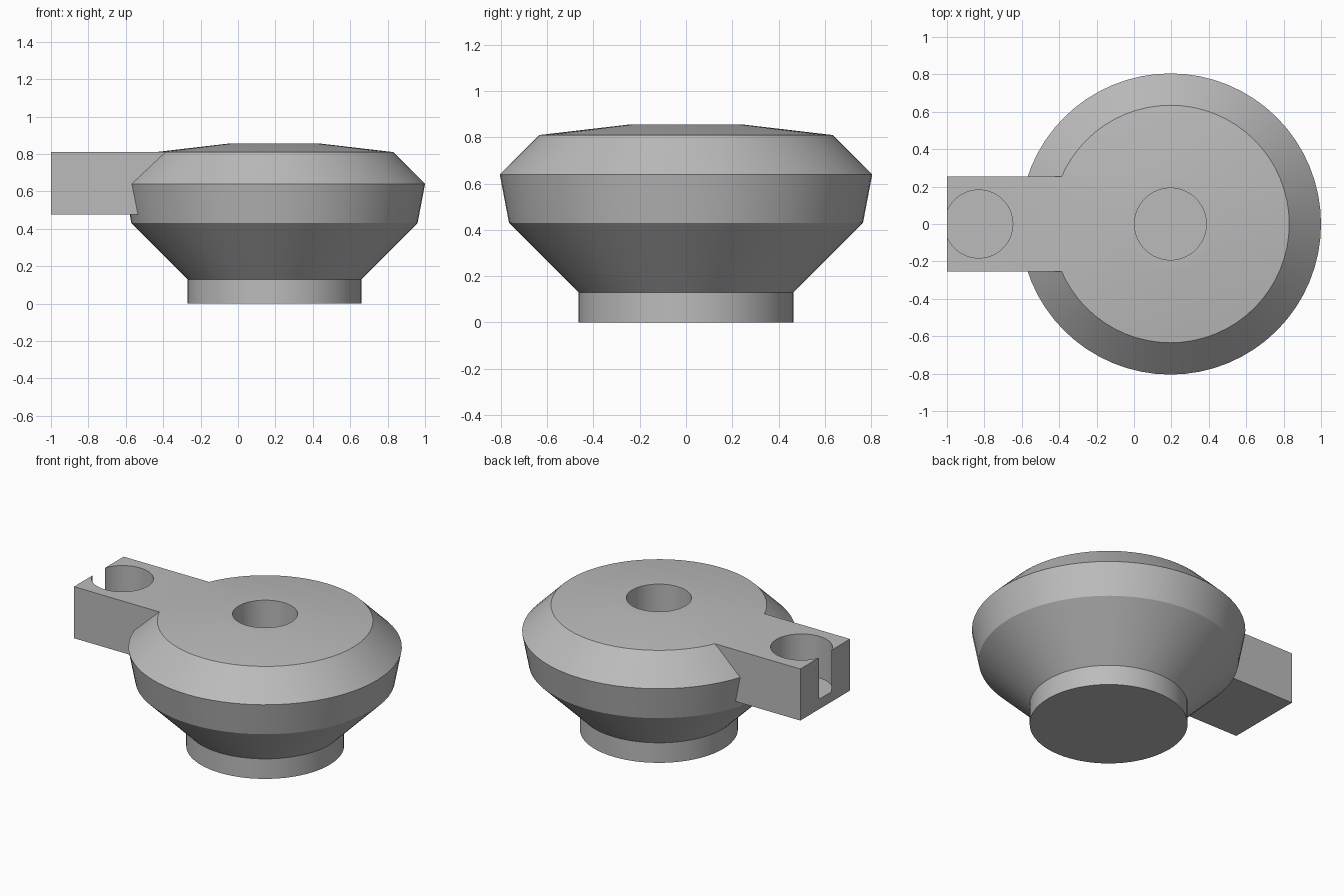
import bpy, bmesh, math
from mathutils import Matrix, Vector

if "Cube" in bpy.data.objects:
    bpy.data.objects.remove(bpy.data.objects["Cube"], do_unlink=True)

SIDES = 64
BODY_X = 0.195

grey = bpy.data.materials.new("plain grey")
grey.use_nodes = True
colour = (0.5, 0.5, 0.5, 1)
grey.diffuse_color = colour
grey.node_tree.nodes["Principled BSDF"].inputs["Base Color"].default_value = colour


def make_object(name, bm):
    bmesh.ops.recalc_face_normals(bm, faces=bm.faces)
    mesh = bpy.data.meshes.new(name)
    bm.to_mesh(mesh)
    bm.free()
    mesh.materials.append(grey)
    obj = bpy.data.objects.new(name, mesh)
    bpy.context.collection.objects.link(obj)
    return obj


def lathe(name, profile, x):
    """Closed solid turned from (radius, height) points, capped at both ends."""
    bm = bmesh.new()
    rings = []
    for r, z in profile:
        rings.append([bm.verts.new((x + r * math.cos(a), r * math.sin(a), z))
                      for a in (math.tau * i / SIDES for i in range(SIDES))])
    for low, high in zip(rings, rings[1:]):
        for i in range(SIDES):
            j = (i + 1) % SIDES
            bm.faces.new((low[i], low[j], high[j], high[i]))
    bm.faces.new(rings[0])
    bm.faces.new(rings[-1])
    return make_object(name, bm)


def box(name, low, high):
    bm = bmesh.new()
    low, high = Vector(low), Vector(high)
    bmesh.ops.create_cube(bm, size=1, matrix=Matrix.Translation((low + high) / 2)
                          @ Matrix.Diagonal((*(high - low), 1)))
    return make_object(name, bm)


def combine(target, tool, operation):
    """Apply a boolean and remove the tool object."""
    tool.hide_render = True
    mod = target.modifiers.new("combine", "BOOLEAN")
    mod.operation = operation
    mod.solver = "EXACT"
    mod.object = tool
    bpy.context.view_layer.objects.active = target
    bpy.ops.object.modifier_apply(modifier=mod.name)
    bpy.data.objects.remove(tool, do_unlink=True)


# Round body: foot, flared bowl, shoulder, shallow lid and central blind hole
body = lathe("round_body_with_arm", [
    (0.465, 0), (0.465, 0.13), (0.765, 0.43), (0.805, 0.64), (0.635, 0.81),
    (0.25, 0.855), (0.192, 0.855), (0.192, 0.5)], BODY_X)

# Side arm with a socket that breaks through its end face
arm = box("side_arm", (-1, -0.255, 0.475), (-0.3, 0.255, 0.81))
socket = lathe("socket_cutter", [(0.182, 0.54), (0.182, 1)], -0.83)
combine(arm, socket, "DIFFERENCE")
combine(body, arm, "UNION")

# Smooth turned surfaces, crisp edges
bpy.ops.object.select_all(action="DESELECT")
body.select_set(True)
bpy.context.view_layer.objects.active = body
bpy.ops.object.shade_smooth_by_angle(angle=math.radians(20))
